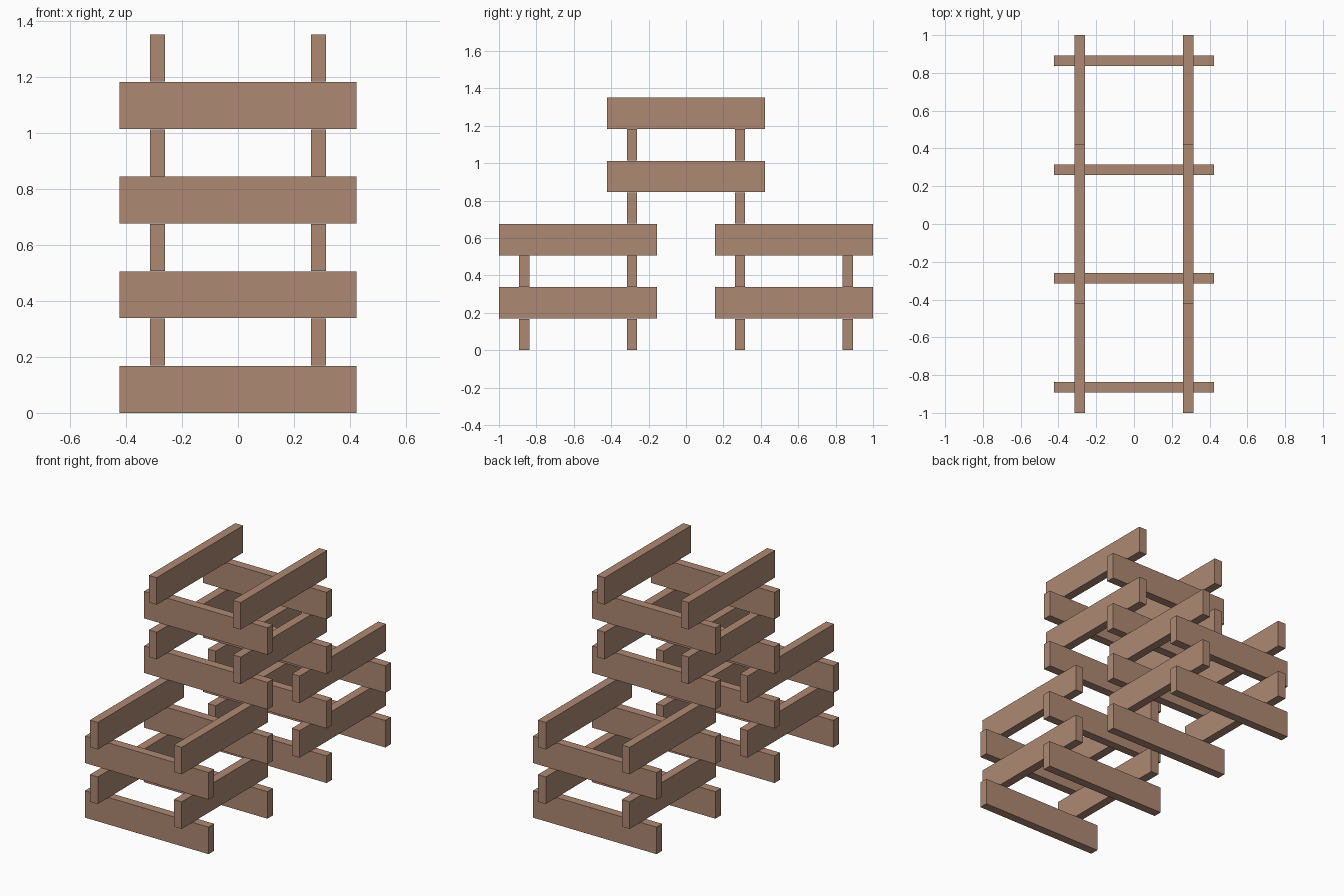
import bpy

if "Cube" in bpy.data.objects:
    bpy.data.objects.remove(bpy.data.objects["Cube"])

LENGTH, THICK, HEIGHT = 0.846, 0.054, 0.1675
PITCH = 0.169      # layer spacing
INSET = 0.2877     # plank offset from its stack's centre
STACK = 0.577      # offset of the two lower stacks

wood = bpy.data.materials.new("wood")
wood.diffuse_color = (0.42, 0.25, 0.17, 1)
wood.use_nodes = True
wood.node_tree.nodes["Principled BSDF"].inputs["Base Color"].default_value = wood.diffuse_color


def plank(name, x, y, layer, size):
    bpy.ops.mesh.primitive_cube_add(size=1, location=(x, y, layer * PITCH + HEIGHT / 2))
    ob = bpy.context.object
    ob.name = name
    ob.scale = (*size, HEIGHT)
    bpy.ops.object.transform_apply(location=False, rotation=False, scale=True)
    ob.data.materials.append(wood)


def crosswise_layer(layer, centre_y):
    for s in (-1, 1):
        plank("cross_plank", 0, centre_y + s * INSET, layer, (LENGTH, THICK))


def lengthwise_layer(layer, centre_y):
    for s in (-1, 1):
        plank("long_plank", s * INSET, centre_y, layer, (THICK, LENGTH))


# Two lower stacks side by side (layers 0-3), one bridging stack on top (layers 4-7)
for first_layer, centre_y in ((0, -STACK), (0, STACK), (4, 0)):
    for layer in (first_layer, first_layer + 2):
        crosswise_layer(layer, centre_y)
        lengthwise_layer(layer + 1, centre_y)
